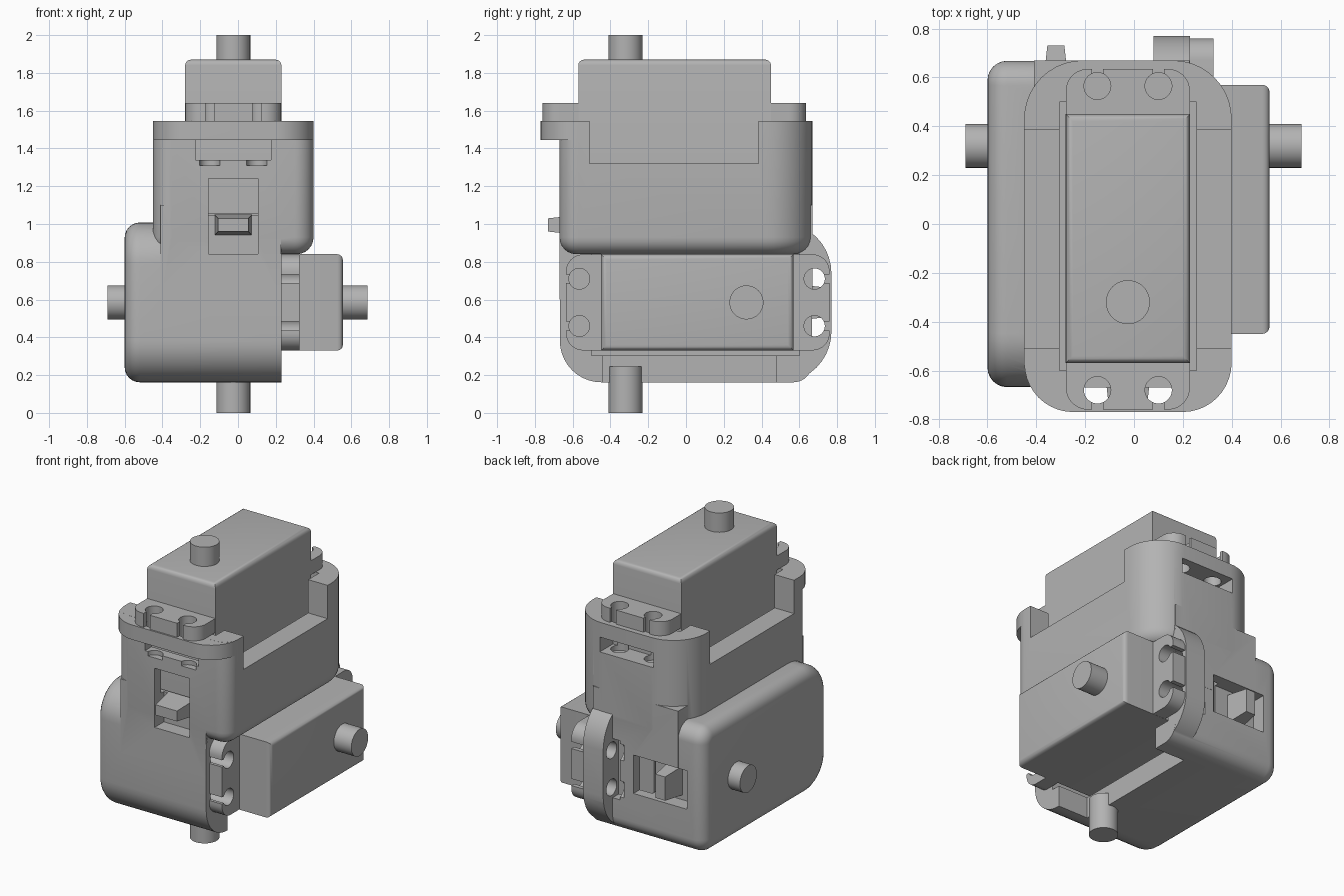
import bpy, bmesh, math
from mathutils import Matrix, Vector

if "Cube" in bpy.data.objects:
    bpy.data.objects.remove(bpy.data.objects["Cube"])

grey = bpy.data.materials.new("plain_grey")
grey.use_nodes = True
grey.diffuse_color = (0.45, 0.45, 0.45, 1)
grey.node_tree.nodes["Principled BSDF"].inputs["Base Color"].default_value = (0.45, 0.45, 0.45, 1)

# Local frames: origin at the open mouth of each housing, +z along its servo shaft
UPPER = Matrix.Translation((-0.025, 0, 1.545))
LOWER = Matrix(((0, 0, 1, 0.23), (0, -1, 0, 0), (1, 0, 0, 0.585), (0, 0, 0, 1)))
WORLD = Matrix()


def finish(name, bm, frame):
    bmesh.ops.transform(bm, matrix=frame, verts=bm.verts)
    bmesh.ops.recalc_face_normals(bm, faces=bm.faces)
    mesh = bpy.data.meshes.new(name)
    bm.to_mesh(mesh)
    bm.free()
    mesh.materials.append(grey)
    ob = bpy.data.objects.new(name, mesh)
    bpy.context.collection.objects.link(ob)
    return ob


def select(ob):
    bpy.ops.object.select_all(action='DESELECT')
    ob.select_set(True)
    bpy.context.view_layer.objects.active = ob


def smooth(ob):
    select(ob)
    bpy.ops.object.shade_smooth_by_angle(angle=math.radians(32))


def combine(target, tool, operation):
    mod = target.modifiers.new(operation, 'BOOLEAN')
    mod.operation, mod.object, mod.solver = operation, tool, 'EXACT'
    select(target)
    bpy.ops.object.modifier_apply(modifier=mod.name)
    bpy.data.objects.remove(tool)


def box(name, frame, x, y, z, bevel=0, keep=None):
    bm = bmesh.new()
    bmesh.ops.create_cube(bm, size=1)
    for v in bm.verts:
        v.co = Vector([(a + b) / 2 + c * (b - a) for (a, b), c in zip((x, y, z), v.co)])
    if bevel:
        edges = [e for e in bm.edges if keep is None or keep(e)]
        bmesh.ops.bevel(bm, geom=edges, offset=bevel, segments=4, profile=0.5, affect='EDGES')
    return finish(name, bm, frame)


def rod(name, frame, x, y, radius, low, high):
    bm = bmesh.new()
    bmesh.ops.create_cone(bm, cap_ends=True, segments=40, radius1=radius, radius2=radius,
                          depth=high - low, matrix=Matrix.Translation((x, y, (low + high) / 2)))
    return finish(name, bm, frame)


def slab(name, frame, half, y0, y1, r0, r1, low, high, rim=0):
    """Rounded plan with radius r0 at the y0 end and r1 at the y1 end, optional rounded base."""
    bm = bmesh.new()
    ring = []
    for sx, sy, start in ((1, 1, 0), (-1, 1, 90), (-1, -1, 180), (1, -1, 270)):
        r = r1 if sy > 0 else r0
        cx, cy = sx * (half - r), (y1 - r1 if sy > 0 else y0 + r0)
        for i in range(11 if r else 1):
            a = math.radians(start + 9 * i)
            ring.append(bm.verts.new((cx + r * math.cos(a), cy + r * math.sin(a), low)))
    base = bm.faces.new(ring)
    top = bmesh.ops.extrude_face_region(bm, geom=[base], use_keep_orig=True)["geom"]
    for v in top:
        if isinstance(v, bmesh.types.BMVert):
            v.co.z = high
    if rim:
        bmesh.ops.bevel(bm, geom=list(base.edges), offset=rim, segments=6, profile=0.5, affect='EDGES')
    return finish(name, bm, frame)


# Two-way housing: both shells, their mounting lips and the blend between them
housing = slab("housing", UPPER, 0.425, -0.67, 0.67, 0.1, 0.24, -0.705, 0, 0.09)
combine(housing, slab("shell", LOWER, 0.423, -0.668, 0.668, 0.1, 0.22, -0.83, 0, 0.08), 'UNION')
combine(housing, box("blend", WORLD, (-0.41, 0.228), (-0.669, 0.669), (0.6, 1.1)), 'UNION')
for frame, r, thick in ((UPPER, 0.2, 0.1), (LOWER, 0.27, 0.15)):
    combine(housing, slab("lip", frame, 0.424, -0.77, -0.3, r, 0, -thick, -0.0005), 'UNION')

# Servo wells and the open sides above their ledges
cuts = [box("cut", UPPER, (-0.28, 0.28), (-0.6, 0.5), (-0.5, 0.1)),
        box("cut", LOWER, (-0.28, 0.255), (-0.6, 0.5), (-0.4, 0.1)),
        box("cut", UPPER, (-0.6, 0.6), (-0.51, 0.385), (-0.225, 0.1)),
        box("cut", LOWER, (-0.6, -0.2), (-0.48, 0.44), (-0.225, 0.1))]

# Nut slots, screw holes and connector windows
for frame, thick in ((UPPER, 0.1), (LOWER, 0.15)):
    cuts.append(box("cut", frame, (-0.2, 0.2), (-0.9, -0.57), (-0.205, -thick)))
    cuts.append(box("cut", frame, (-0.13, 0.13), (-0.9, -0.57), (-0.705, -0.305)))
    for sx in (-1, 1):
        for y in (-0.68, 0.565):
            cuts.append(rod("cut", frame, sx * 0.125, y, 0.055, -0.235, 0.1))
cuts.append(box("cut", UPPER, (-0.2, 0.2), (0.53, 0.9), (-0.2, -0.1)))
for cut in cuts:
    combine(housing, cut, 'DIFFERENCE')
smooth(housing)

# Servos with slotted flanges, output shafts and opposite pivots
for label, frame, well, pivot in (("upper", UPPER, -0.49, (-1.545, -1.3)),
                                  ("lower", LOWER, -0.39, (-0.92, -0.8))):
    smooth(box(label + "_servo_body", frame, (-0.255, 0.255), (-0.57, 0.45), (well, 0.325), 0.03,
               lambda e: all(v.co.z > 0.3 for v in e.verts)))
    flange = slab(label + "_servo_flange", frame, 0.254, -0.76, 0.635, 0.09, 0.09, 0, 0.095)
    for sx in (-1, 1):
        for y, end in ((-0.68, -0.9), (0.565, 0.8)):
            combine(flange, rod("cut", frame, sx * 0.125, y, 0.055, -0.1, 0.2), 'DIFFERENCE')
            combine(flange, box("cut", frame, (sx * 0.125 - 0.023, sx * 0.125 + 0.023),
                                sorted((y, end)), (-0.1, 0.2)), 'DIFFERENCE')
    smooth(flange)
    smooth(rod(label + "_output_shaft", frame, 0, -0.32, 0.09, 0.3, 0.455))
    smooth(rod(label + "_pivot", frame, 0, -0.32, 0.09, *pivot))

    # Tapered plug in the connector window
    bm = bmesh.new()
    bmesh.ops.create_cube(bm, size=1)
    for v in bm.verts:
        tip = v.co.y < 0
        v.co.x *= 0.16 if tip else 0.2
        v.co.z = -0.55 + v.co.z * (0.07 if tip else 0.11)
        v.co.y = -0.73 if tip else -0.55
    finish(label + "_plug", bm, frame)
